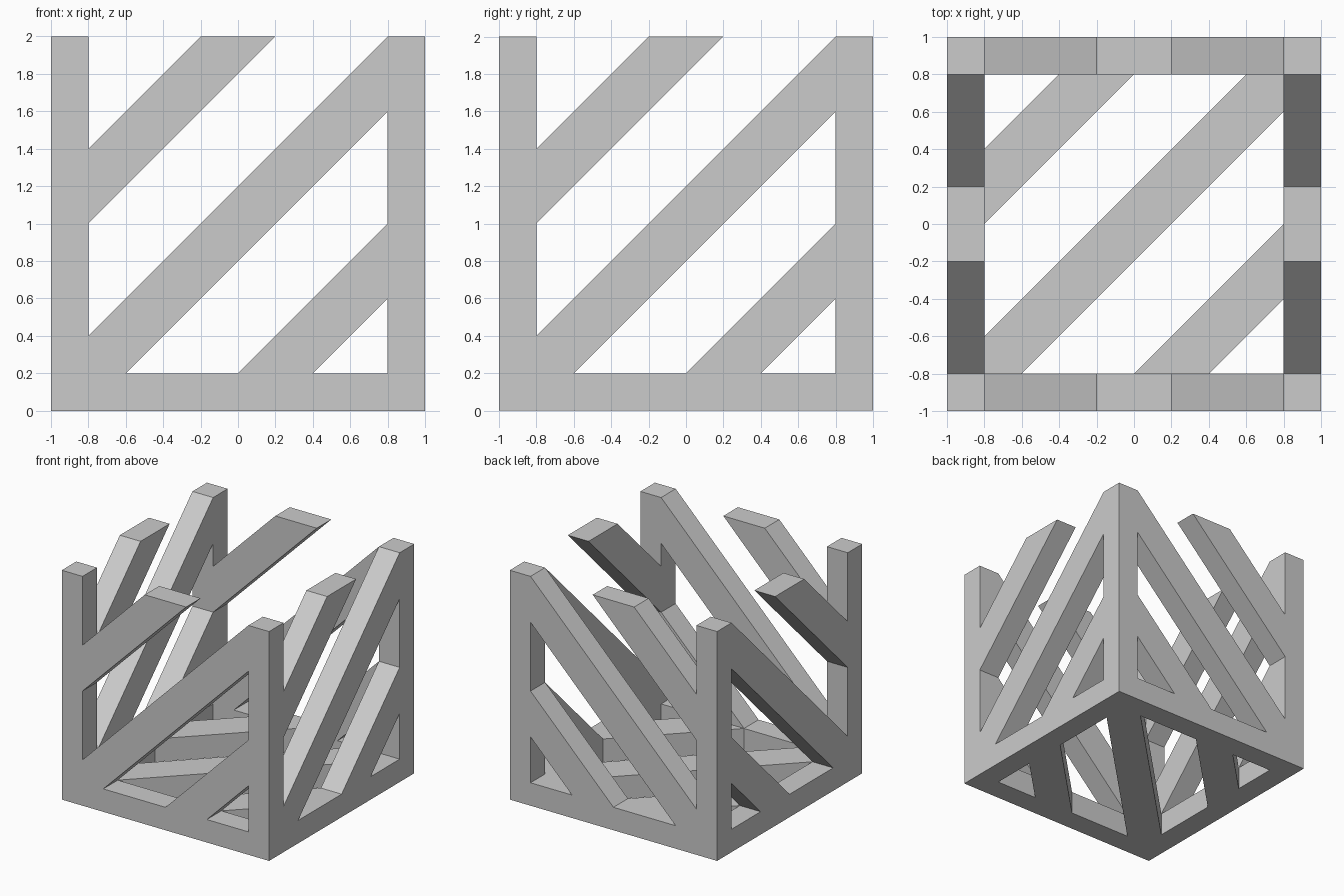
import bpy, bmesh

if "Cube" in bpy.data.objects:
    bpy.data.objects.remove(bpy.data.objects["Cube"])

T = 0.2   # frame thickness
IN = 0.8  # inner edge of the frame


def prism(name, outline, place):
    """Extrude a 2D outline by T; place(u, v, d) maps it into space."""
    bm = bmesh.new()
    face = bm.faces.new([bm.verts.new(place(u, v, 0)) for u, v in outline])
    ext = bmesh.ops.extrude_face_region(bm, geom=[face])
    shift = [b - a for a, b in zip(place(0, 0, 0), place(0, 0, T))]
    moved = [g for g in ext["geom"] if isinstance(g, bmesh.types.BMVert)]
    bmesh.ops.translate(bm, verts=moved, vec=shift)
    bmesh.ops.recalc_face_normals(bm, faces=bm.faces)
    mesh = bpy.data.meshes.new(name)
    bm.to_mesh(mesh)
    bm.free()
    bpy.context.collection.objects.link(bpy.data.objects.new(name, mesh))


def rect(u0, u1, v0, v1):
    return [(u0, v0), (u1, v0), (u1, v1), (u0, v1)]


# Diagonal slats of a wall (along the wall, height)
wall_slats = {
    "upper": [(-IN, 1.0), (0.2, 2), (-0.2, 2), (-IN, 1.4)],
    "middle": [(-IN, 0.2), (-0.6, 0.2), (IN, 1.6), (IN, 2), (-IN, 0.4)],
    "lower": [(0, 0.2), (0.4, 0.2), (IN, 0.6), (IN, 1.0)],
}
# Diagonal slats of the floor (x, y)
floor_slats = {
    "back": [(-IN, 0), (0, IN), (-0.4, IN), (-IN, 0.4)],
    "middle": [(-IN, -IN), (-0.6, -IN), (IN, 0.6), (IN, IN), (0.6, IN), (-IN, -0.6)],
    "front": [(0, -IN), (0.4, -IN), (IN, -0.4), (IN, 0)],
}
walls = {
    "front": lambda u, v, d: (u, -1 + d, v),
    "back": lambda u, v, d: (u, 1 - d, v),
    "left": lambda u, v, d: (-1 + d, u, v),
    "right": lambda u, v, d: (1 - d, u, v),
}

# Walls: bottom rail plus slats
for side, place in walls.items():
    prism(f"{side}_bottom_rail", rect(-IN, IN, 0, T), place)
    for level, outline in wall_slats.items():
        prism(f"{side}_{level}_slat", outline, place)

# Corner posts
for side in ("front", "back"):
    for end, u in (("left", -1), ("right", IN)):
        prism(f"{side}_{end}_post", rect(u, u + T, 0, 2), walls[side])

# Floor slats
for part, outline in floor_slats.items():
    prism(f"floor_{part}_slat", outline, lambda u, v, d: (u, v, d))
